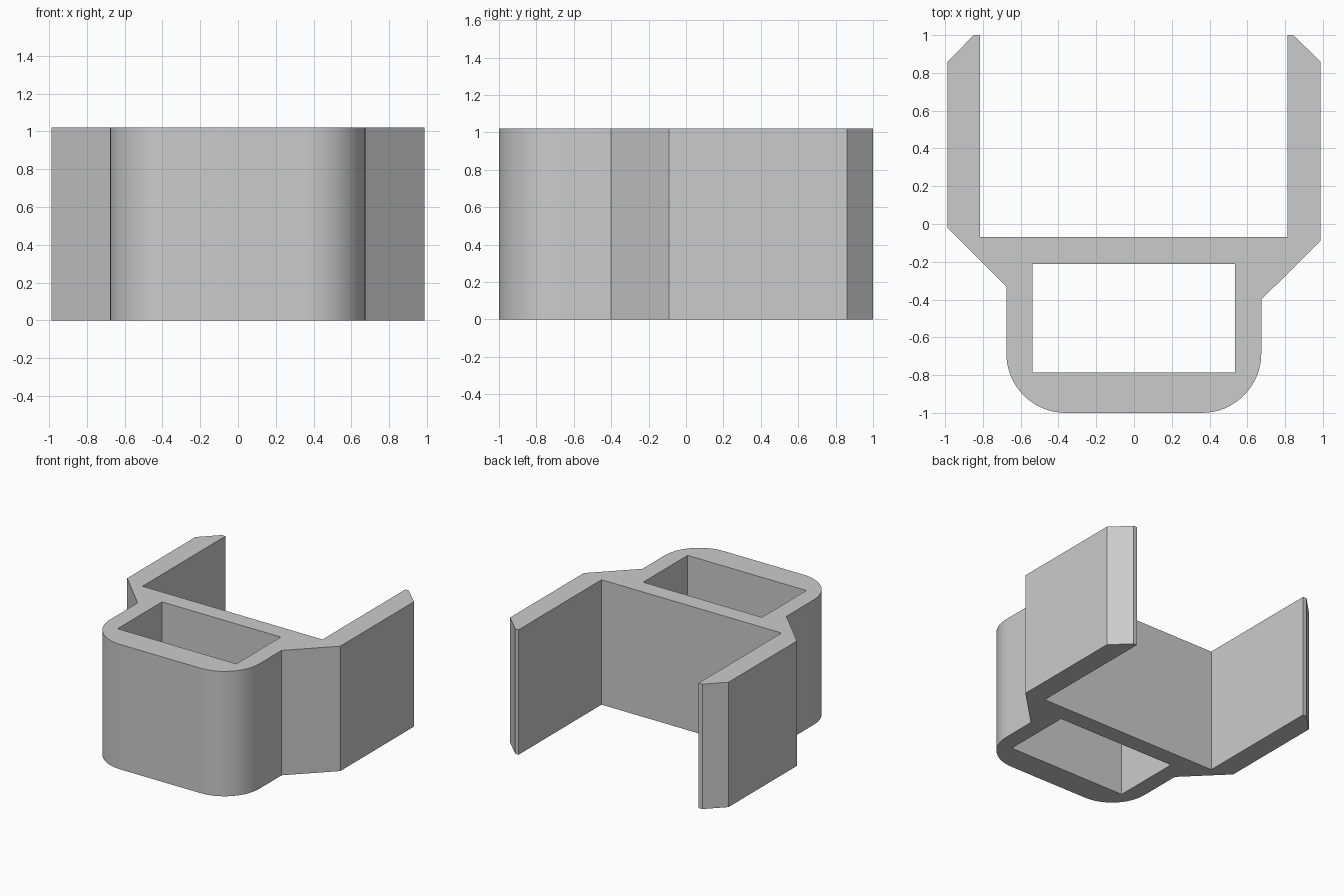
import bpy, bmesh, math

HEIGHT = 1.02
RADIUS = 0.315

if "Cube" in bpy.data.objects:
    bpy.data.objects.remove(bpy.data.objects["Cube"])


def arc(cx, cy, start, end, steps=16):
    """Points of a rounded corner, angles in degrees."""
    angles = [math.radians(start + (end - start) * i / steps) for i in range(steps + 1)]
    return [(cx + RADIUS * math.cos(a), cy + RADIUS * math.sin(a)) for a in angles]


def add_loop(bm, points):
    verts = [bm.verts.new((x, y, 0)) for x, y in points]
    return [bm.edges.new((v, verts[i - 1])) for i, v in enumerate(verts)]


# Outer outline: rounded front, flared shoulders, two chamfered arms
outline = arc(-0.676 + RADIUS, -1 + RADIUS, 180, 270)
outline += arc(0.674 - RADIUS, -1 + RADIUS, 270, 360)
outline += [(0.674, -0.40), (0.987, -0.09), (0.987, 0.86), (0.843, 1), (0.812, 1),
            (0.812, -0.07), (-0.814, -0.07),
            (-0.814, 1), (-0.848, 1), (-0.987, 0.86), (-0.987, -0.02), (-0.676, -0.33)]
# Rectangular through slot
slot = [(-0.538, -0.785), (0.535, -0.785), (0.535, -0.212), (-0.538, -0.212)]

# Fill the profile and extrude it to full height
bm = bmesh.new()
edges = add_loop(bm, outline) + add_loop(bm, slot)
bmesh.ops.triangle_fill(bm, edges=edges, use_beauty=True)
result = bmesh.ops.extrude_face_region(bm, geom=bm.faces[:], use_keep_orig=True)
top = [g for g in result["geom"] if isinstance(g, bmesh.types.BMVert)]
bmesh.ops.translate(bm, verts=top, vec=(0, 0, HEIGHT))
bmesh.ops.recalc_face_normals(bm, faces=bm.faces[:])
mesh = bpy.data.meshes.new("bracket_body")
bm.to_mesh(mesh)
bm.free()

body = bpy.data.objects.new("bracket_body", mesh)
bpy.context.collection.objects.link(body)

# Plain grey material
grey = bpy.data.materials.new("plain_grey")
grey.use_nodes = True
color = (0.6, 0.6, 0.6, 1)
grey.diffuse_color = color
grey.node_tree.nodes["Principled BSDF"].inputs["Base Color"].default_value = color
mesh.materials.append(grey)

# Smooth the rounded corners, keep other edges sharp
bpy.ops.object.select_all(action='DESELECT')
body.select_set(True)
bpy.context.view_layer.objects.active = body
bpy.ops.object.shade_smooth_by_angle(angle=math.radians(30))
